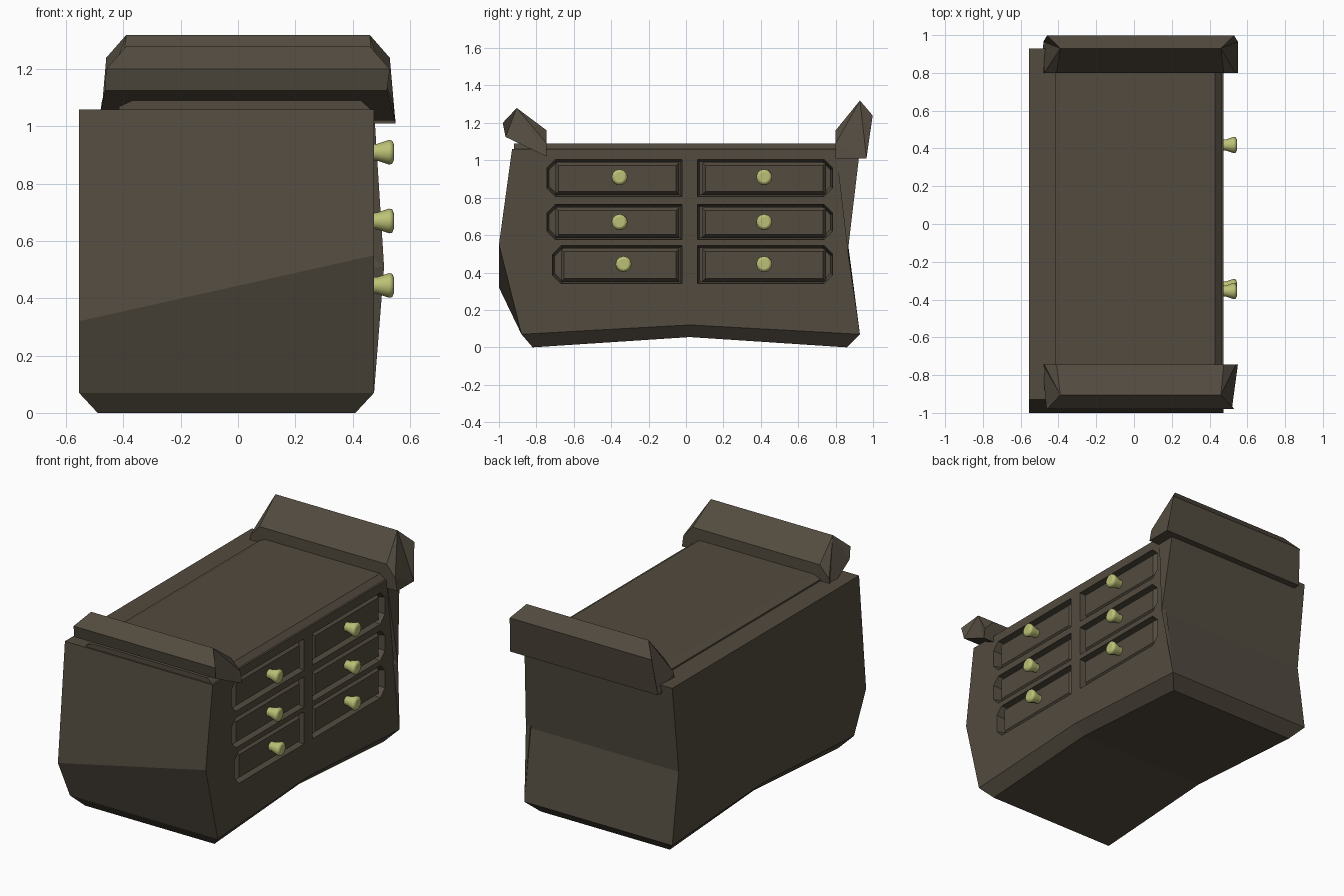
import bpy, bmesh, math
from mathutils import Matrix

if "Cube" in bpy.data.objects:
    bpy.data.objects.remove(bpy.data.objects["Cube"])


def material(name, rgb):
    m = bpy.data.materials.new(name)
    m.diffuse_color = (*rgb, 1)
    m.use_nodes = True
    m.node_tree.nodes["Principled BSDF"].inputs["Base Color"].default_value = m.diffuse_color
    return m


WOOD = material("dark_wood", (0.085, 0.070, 0.050))
BRASS = material("pale_brass", (0.50, 0.53, 0.18))


def finish(name, bm, mat):
    bmesh.ops.recalc_face_normals(bm, faces=bm.faces)
    me = bpy.data.meshes.new(name)
    bm.to_mesh(me)
    bm.free()
    ob = bpy.data.objects.new(name, me)
    bpy.context.collection.objects.link(ob)
    me.materials.append(mat)
    return ob


def loft(bm, *rings):
    """Skin rings of equal length and cap both ends."""
    rs = [[bm.verts.new(p) for p in r] for r in rings]
    n = len(rs[0])
    for a, b in zip(rs, rs[1:]):
        for i in range(n):
            j = (i + 1) % n
            bm.faces.new((a[i], a[j], b[j], b[i]))
    bm.faces.new(rs[0])
    bm.faces.new(rs[-1])


# Crooked carcass: front (+x) and back outlines joined, with a chamfered arched foot
outline = [(-.88, .07), (-1, .55), (-.93, 1.06), (.80, 1.06),
           (.93, 1.06), (.865, .51), (.93, .07), (.02, .12)]
bm = bmesh.new()
F = [bm.verts.new((.51 if i == 5 else .475, y, z)) for i, (y, z) in enumerate(outline)]
B = [bm.verts.new((-.555, y, .32 if i == 1 else z)) for i, (y, z) in enumerate(outline)]
foot = [(-.82, 0), (.02, .055), (.86, 0)]
f = [bm.verts.new((.41, y, z)) for y, z in foot]
b = [bm.verts.new((-.49, y, z)) for y, z in foot]
for i in range(6):
    bm.faces.new((F[i], F[i + 1], B[i + 1], B[i]))
bm.faces.new([F[i] for i in (0, 1, 2, 3, 6, 7)])
bm.faces.new((F[3], F[4], F[5]))
bm.faces.new((F[3], F[5], F[6]))
bm.faces.new(B)
low = (0, 7, 6)
for k in range(2):
    i, j = low[k], low[k + 1]
    bm.faces.new((F[i], F[j], f[k + 1], f[k]))
    bm.faces.new((B[i], B[j], b[k + 1], b[k]))
    bm.faces.new((f[k], f[k + 1], b[k + 1], b[k]))
bm.faces.new((F[0], f[0], b[0], B[0]))
bm.faces.new((F[6], f[2], b[2], B[6]))
body = finish("carcass", bm, WOOD)

# Top board with bevelled long edges
bm = bmesh.new()
prof = [(-.415, 1.03), (.475, 1.03), (.475, 1.05), (.43, 1.09), (-.37, 1.09), (-.415, 1.07)]
loft(bm, [(x, -.92, z) for x, z in prof], [(x, .92, z) for x, z in prof])
finish("top_board", bm, WOOD)


# Drawer openings, drawers and knobs
def bay(x, y0, y1, z0, z1, c, grow, side):
    """Rectangle in the y-z plane with its outer two corners cut off."""
    y0, y1, z0, z1 = y0 - grow, y1 + grow, z0 - grow, z1 + grow
    o, i = (y0, y1) if side < 0 else (y1, y0)
    d = -side * c
    return [(x, i, z0), (x, i, z1), (x, o + d, z1), (x, o, z1 - c), (x, o, z0 + c), (x, o + d, z0)]


cut = bmesh.new()
rows = [(.34, .545, .03, .445), (.575, .765, 0, .67), (.805, 1.005, 0, .91)]
for r, (z0, z1, shift, kz) in enumerate(rows):
    for side, y0, y1, ky in ((-1, -.745 + shift, -.02, -.355 + shift * .7), (1, .06, .785, .418)):
        loft(cut, bay(.41, y0, y1, z0, z1, .045, -.012, side),
             bay(.53, y0, y1, z0, z1, .045, .008, side))
        tag = f"{'left' if side < 0 else 'right'}_{r + 1}"
        # drawer front with bevelled face
        d0, d1 = (y0 + .055, y1 - .025) if side < 0 else (y0 + .035, y1 - .045)
        bm = bmesh.new()
        loft(bm, *[[(x, d0 + e, z0 + .02 + e), (x, d1 - e, z0 + .02 + e),
                    (x, d1 - e, z1 - .025 - e), (x, d0 + e, z1 - .025 - e)]
                   for x, e in ((.40, -.008), (.445, -.008), (.465, .008))])
        finish("drawer_" + tag, bm, WOOD)
        # turned knob
        bm = bmesh.new()
        loft(bm, *[[(x, ky + rad * math.cos(a * math.tau / 12), kz + rad * math.sin(a * math.tau / 12))
                    for a in range(12)]
                   for x, rad in ((.455, .028), (.485, .029), (.527, .043), (.538, .041), (.544, .028))])
        knob = finish("knob_" + tag, bm, BRASS)
        for p in knob.data.polygons:
            p.use_smooth = len(p.vertices) == 4
cutter = finish("opening_cutter", cut, WOOD)
cutter.hide_render = True
cutter.hide_viewport = False
cutter.display_type = 'WIRE'
mod = body.modifiers.new("openings", 'BOOLEAN')
mod.operation = 'DIFFERENCE'
mod.solver = 'EXACT'
mod.object = cutter
# bake the openings in and drop the cutter
dg = bpy.context.evaluated_depsgraph_get()
baked = bpy.data.meshes.new_from_object(body.evaluated_get(dg))
body.modifiers.clear()
body.data = baked
bpy.data.objects.remove(cutter)

# Flared end rails: (y, z, back x, front x) around each section
left = [(-.745, 1.16, -.41, .475), (-.905, 1.28, -.39, .46), (-.98, 1.20, -.46, .53),
        (-.965, 1.125, -.465, .52), (-.745, 1.02, -.485, .55), (-.745, 1.09, -.475, .54)]
right = [(.80, 1.16, -.41, .475), (.93, 1.32, -.39, .46), (.998, 1.24, -.46, .53),
         (.965, 1.01, -.48, .55), (.80, 1.01, -.485, .55), (.80, 1.09, -.475, .535)]
for name, sec in (("left_end_rail", left), ("right_end_rail", right)):
    bm = bmesh.new()
    loft(bm, [(x0, y, z) for y, z, x0, x1 in sec], [(x1, y, z) for y, z, x0, x1 in sec])
    bmesh.ops.triangulate(bm, faces=[g for g in bm.faces if len(g.verts) > 4])
    finish(name, bm, WOOD)
